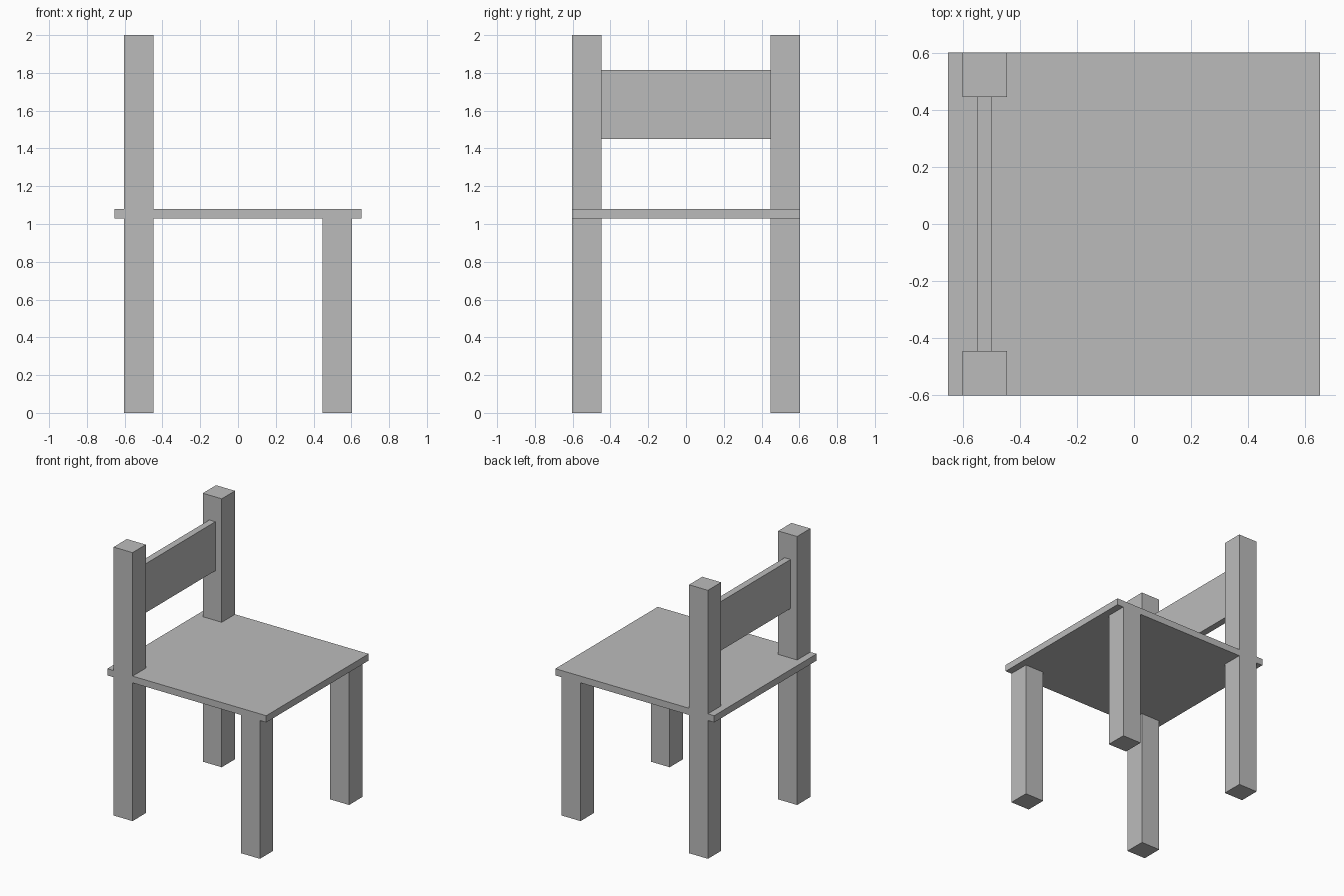
import bpy

cube = bpy.data.objects.get("Cube")
if cube:
    bpy.data.objects.remove(cube, do_unlink=True)

# Single plain grey for the whole chair
GREY = (0.5, 0.5, 0.5, 1.0)
grey = bpy.data.materials.new("plain_grey")
grey.use_nodes = True
grey.diffuse_color = GREY
grey.node_tree.nodes["Principled BSDF"].inputs["Base Color"].default_value = GREY


def box(name, low, high):
    """Add a flat-sided box spanning two opposite corners."""
    centre = [(a + b) / 2 for a, b in zip(low, high)]
    bpy.ops.mesh.primitive_cube_add(size=1, location=centre)
    obj = bpy.context.object
    obj.name = name
    obj.scale = [b - a for a, b in zip(low, high)]
    bpy.ops.object.transform_apply(location=False, rotation=False, scale=True)
    obj.data.materials.append(grey)
    return obj


OUTER, INNER = 0.603, 0.447      # leg faces, measured from the centre
SEAT_BOTTOM, SEAT_TOP = 1.03, 1.08
SEAT_HALF = 0.655

# Seat board, flush with the legs at the sides
box("seat", (-SEAT_HALF, -OUTER, SEAT_BOTTOM), (SEAT_HALF, OUTER, SEAT_TOP))

# Tall posts carry the backrest, short legs carry the open end of the seat
for side, y0, y1 in (("near", -OUTER, -INNER), ("far", INNER, OUTER)):
    box(side + "_back_post", (-OUTER, y0, 0), (-INNER, y1, 2))
    box(side + "_short_leg", (INNER, y0, 0), (OUTER, y1, SEAT_BOTTOM))

# Thin backrest board between the posts
box("backrest", (-0.55, -INNER, 1.45), (-0.5, INNER, 1.815))
